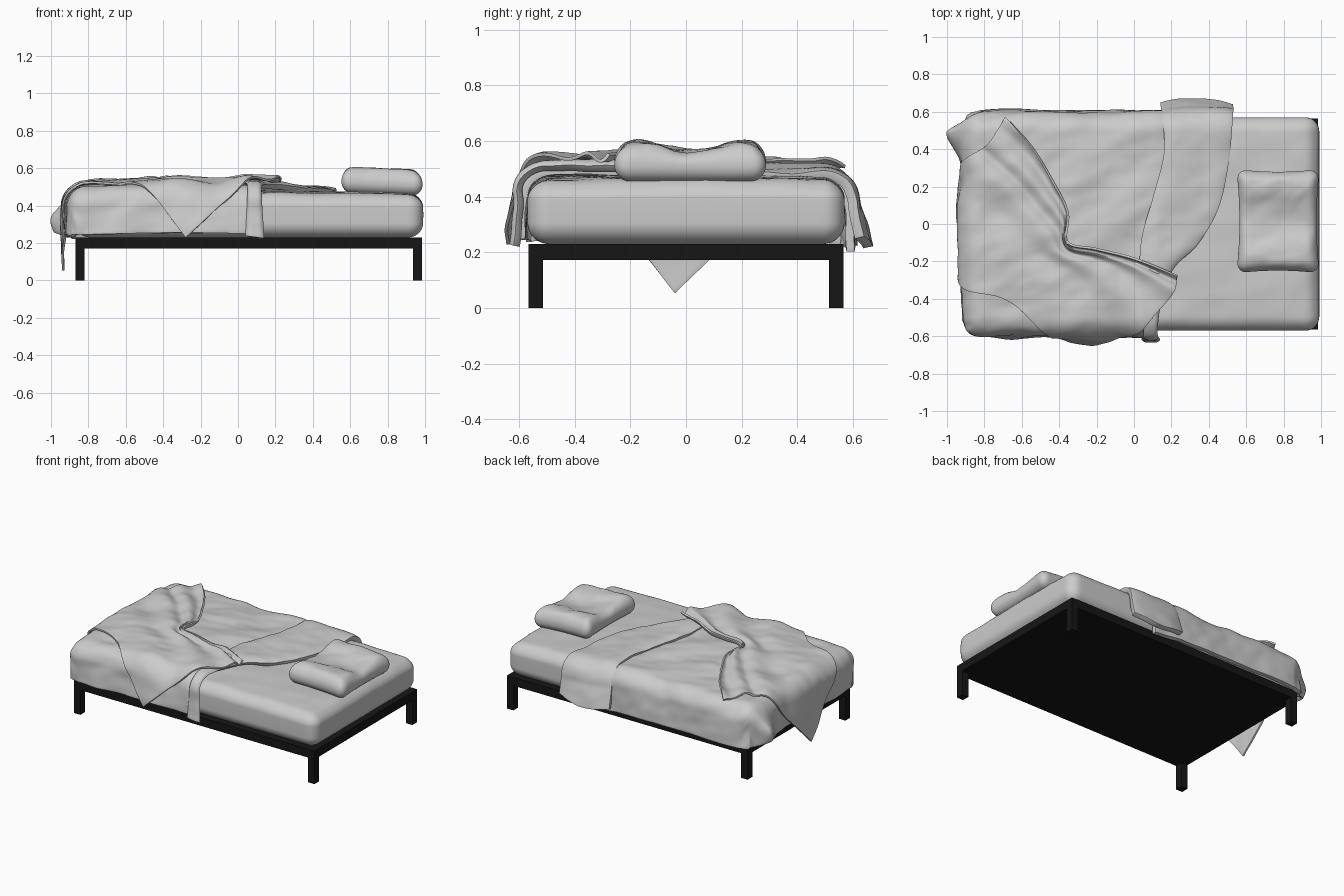
import bpy, bmesh, math
from mathutils import Vector, noise

if "Cube" in bpy.data.objects:
    bpy.data.objects.remove(bpy.data.objects["Cube"])

black = bpy.data.materials.new("black_metal")
black.diffuse_color = (0.008, 0.008, 0.008, 1)
black.use_nodes = True
black.node_tree.nodes["Principled BSDF"].inputs["Base Color"].default_value = black.diffuse_color


def clamp(v, a, b):
    return max(a, min(b, v))


def gauss(x, y, cx, cy, s):
    return math.exp(-((x - cx) ** 2 + (y - cy) ** 2) / (s * s))


def finish(bm, name, smooth=True):
    me = bpy.data.meshes.new(name)
    bm.to_mesh(me)
    bm.free()
    if smooth:
        me.polygons.foreach_set("use_smooth", [True] * len(me.polygons))
    ob = bpy.data.objects.new(name, me)
    bpy.context.collection.objects.link(ob)
    return ob


def box(name, lo, hi):
    bm = bmesh.new()
    bmesh.ops.create_cube(bm, size=1)
    for v in bm.verts:
        v.co = Vector([a + (b - a) * (c + 0.5) for a, b, c in zip(lo, hi, v.co)])
    finish(bm, name, False).data.materials.append(black)


def soft_block(name, centre, half, r, shape, cuts):
    """Rounded box with vertices crowded towards its edges, then deformed by shape."""
    bm = bmesh.new()
    bmesh.ops.create_cube(bm, size=2)
    bmesh.ops.subdivide_edges(bm, edges=bm.edges[:], cuts=cuts, use_grid_fill=True)
    for v in bm.verts:
        p = Vector([h * math.sin(c * math.pi / 2) for h, c in zip(half, v.co)])
        q = Vector([clamp(c, -(h - r), h - r) for c, h in zip(p, half)])
        p = q + (p - q).normalized() * r
        v.co = Vector(centre) + shape(p)
    return finish(bm, name)


def curve(pts, t):
    """Catmull-Rom point on a polyline, t in 0..1."""
    n = len(pts) - 1
    i = min(int(t * n), n - 1)
    f = t * n - i
    a, b, c, d = [Vector(pts[clamp(k, 0, n)]) for k in (i - 1, i, i + 1, i + 2)]
    if i == 0:
        a = 2 * b - c
    if i == n - 1:
        d = 2 * c - b
    return 0.5 * (2 * b + (c - a) * f + (2 * a - 5 * b + 4 * c - d) * f * f
                  + (3 * b - a - 3 * c + d) * f ** 3)


def drape(X, Y, off, flare, bump):
    """Lay the flat cloth point X, Y over the bed; overhang bends down the sides."""
    ix, iy = max(X, -0.81), clamp(Y, -0.49, 0.49)
    ex, ey = X - ix, Y - iy
    d, h = max(abs(ex), abs(ey)), math.hypot(ex, ey)
    R = 0.11 + off
    a = min(d / R, math.pi / 2)
    rest = max(d - R * math.pi / 2, 0)
    out = R * math.sin(a) + bump * math.sin(a)
    down = R * (1 - math.cos(a)) + rest
    nx, ny = (ex / h, ey / h) if h > 1e-6 else (0, 0)
    top = 0.50 + off + 0.028 * gauss(ix, iy, -0.3, -0.1, 0.45)
    top -= 0.024 * clamp((ix - 0.12) / 0.25, 0, 1)
    return Vector((ix + nx * out, iy + ny * (out + flare * rest),
                   top - down + bump * math.cos(a)))


def cloth(name, e0, e1, s0, s1, nu, nv, off, flare, thick, bump, tweak=None):
    """Patch bounded by e0, e1 (along u) and s0, s1 (along v), draped on the bed."""
    bm = bmesh.new()
    rows = []
    for i in range(nu + 1):
        u, row = i / nu, []
        for j in range(nv + 1):
            v = j / nv
            p = curve(e0, u) * (1 - v) + curve(e1, u) * v
            p += curve(s0, v) * (1 - u) + curve(s1, v) * u
            p -= (Vector(e0[0]) * (1 - u) + Vector(e0[-1]) * u) * (1 - v)
            p -= (Vector(e1[0]) * (1 - u) + Vector(e1[-1]) * u) * v
            co = drape(p.x, p.y, off, flare, bump(p.x, p.y, u, v))
            if tweak:
                co += tweak(p.x, p.y)
            row.append(bm.verts.new(co))
        rows.append(row)
    for i in range(nu):
        for j in range(nv):
            bm.faces.new((rows[i][j], rows[i + 1][j], rows[i + 1][j + 1], rows[i][j + 1]))
    bm.normal_update()
    if sum(f.normal.z * f.calc_area() for f in bm.faces) < 0:
        bmesh.ops.reverse_faces(bm, faces=bm.faces[:])
    ob = finish(bm, name)
    m = ob.modifiers.new("thickness", "SOLIDIFY")
    m.thickness, m.offset = thick, -1
    b = ob.modifiers.new("soft_edge", "BEVEL")
    b.width, b.segments, b.limit_method, b.angle_limit = thick * 0.3, 2, "ANGLE", 1.1
    return ob


def wrinkle(x, y, amp, seed):
    a = noise.noise(Vector((x * 3 + y * 2, y * 5 - x * 3, seed)))
    b = noise.noise(Vector((x * 8 + y * 4, y * 13 - x * 5, seed + 5)))
    return amp * (a + 0.35 * b)


# Frame: slab and four legs
box("frame_platform", (-0.87, -0.565, 0.172), (0.985, 0.565, 0.23))
for i, x in enumerate((-0.87, 0.935)):
    for j, y in enumerate((-0.565, 0.513)):
        box(f"leg_{i}_{j}", (x, y, 0), (x + 0.05, y + 0.052, 0.2))


# Mattress, slightly domed on top
def mattress_shape(p):
    k = clamp((p.z + 0.02) / 0.12, 0, 1)
    s = 1 + 0.006 * (1 - (p.z / 0.12) ** 2)
    dome = 0.014 * (p.x / 0.92) ** 4 + 0.012 * (p.y / 0.565) ** 4
    return Vector((p.x * s, p.y * s, p.z + k * (wrinkle(p.x, p.y, 0.007, 2) - dome)))


soft_block("mattress", (0.06, 0, 0.353), (0.925, 0.567, 0.123), 0.075, mattress_shape, 60)


# Pillow: sagging middle, pulled-out corners, leaning towards the head end
def pillow_shape(p):
    u, v = p.x / 0.22, p.y / 0.275
    z = p.z
    if z > 0:
        z += (z / 0.06) * (0.019 * math.cos(v * 4.4 + math.pi) * (1 - 0.3 * u * u)
                           + wrinkle(p.x * 2, p.y * 2, 0.01, 7))
    return Vector((p.x * (0.93 + 0.07 * v * v), p.y * (0.95 + 0.05 * u * u), z - 0.008 * u))


soft_block("pillow", (0.77, 0.015, 0.521), (0.222, 0.278, 0.06), 0.058, pillow_shape, 36)

# Duvet over the foot half, with one corner kicked out
duvet_head = [(0.33, 0.83), (0.32, 0.5), (0.28, 0.2), (0.15, -0.1), (0.09, -0.45), (0.09, -0.81)]
duvet_foot = [(-1.14, 0.83), (-1.15, 0.5), (-1.13, 0.2), (-1.15, -0.1), (-1.13, -0.45), (-1.14, -0.81)]
cloth("duvet", duvet_foot, duvet_head,
      [duvet_foot[0], duvet_head[0]], [duvet_foot[-1], duvet_head[-1]],
      110, 90, 0.0, 0.06, 0.03,
      lambda x, y, u, v: wrinkle(x, y, 0.016, 11),
      lambda x, y: Vector((-0.085, 0, 0.04)) * gauss(x, y, -1.1, 0.49, 0.11))

# Turned-back duvet band, tapering towards the front side
band_left = [(0.14, 0.82), (0.15, 0.6), (0.16, 0.38), (0.10, 0.14), (0.04, -0.08),
             (0.03, -0.3), (0.05, -0.55), (0.04, -0.84)]
band_right = [(0.53, 0.79), (0.53, 0.6), (0.505, 0.32), (0.45, 0.08), (0.34, -0.11),
              (0.20, -0.26), (0.13, -0.52), (0.14, -0.85)]
cloth("turned_back_band", band_left, band_right,
      [band_left[0], (0.33, 0.83), band_right[0]], [band_left[-1], band_right[-1]],
      110, 30, 0.012, 0.28, 0.035,
      lambda x, y, u, v: wrinkle(x, y, 0.012, 21) + 0.016 * (1 - (2 * v - 1) ** 4),
      lambda x, y: Vector((0, 0.035 * clamp((-y - 0.6) / 0.25, 0, 1), 0)))

# Throw blanket lying diagonally, two corners hanging over the edges
throw_head = [(-0.69, 0.57), (-0.55, 0.41), (-0.43, 0.21), (-0.36, 0.06), (-0.36, -0.10),
              (-0.20, -0.14), (0.0, -0.19), (0.23, -0.28)]
throw_foot = [(-1.36, -0.04), (-1.1, -0.24), (-0.92, -0.35), (-0.70, -0.40), (-0.54, -0.53), (-0.28, -0.87)]
throw_back = [(-0.69, 0.57), (-0.78, 0.43), (-0.87, 0.37), (-1.07, 0.25), (-1.36, -0.04)]
throw_front = [(0.23, -0.28), (0.21, -0.37), (0.08, -0.52), (-0.08, -0.68), (-0.28, -0.87)]


def throw_bump(x, y, u, v):
    fold = math.sin(2 * math.pi * (3.3 * v ** 0.8 + 0.25 + 0.25 * math.sin(3 * u)))
    over_band = 0.026 * clamp((x + 0.08) / 0.12, 0, 1)
    return (0.013 * fold * (1 - 0.6 * v) + over_band
            + wrinkle(x, y, 0.014, 11) + wrinkle(x, y, 0.004, 31))


cloth("throw_blanket", throw_head, throw_foot, throw_back, throw_front,
      110, 90, 0.021, 0.12, 0.012, throw_bump)
